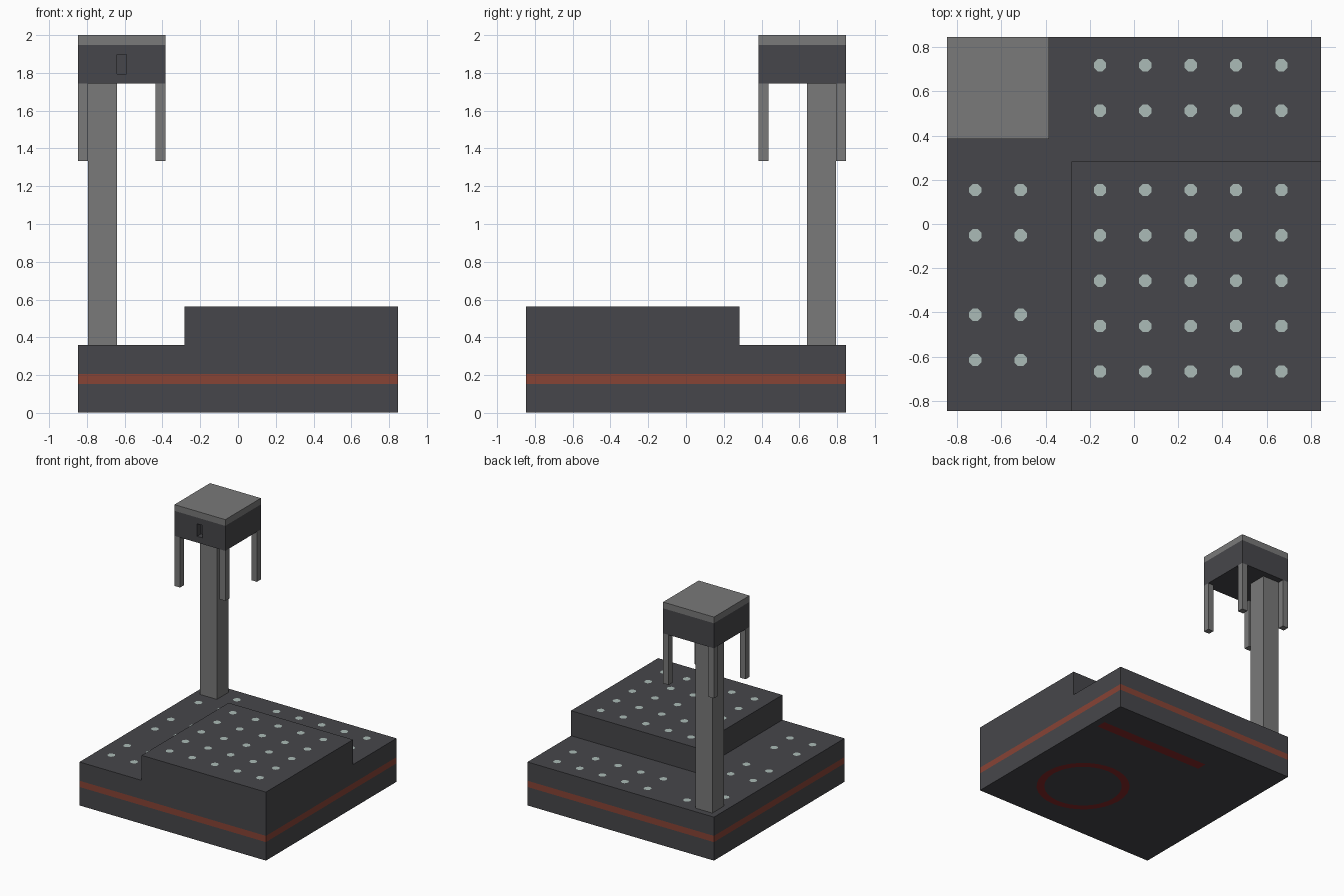
import bpy, bmesh, math
from mathutils import Vector, Matrix

cube = bpy.data.objects.get("Cube")
if cube:
    bpy.data.objects.remove(cube, do_unlink=True)

U = 2 / 39      # one block unit
HALF = 16.5     # half the base width in units


def material(name, r, g, b):
    m = bpy.data.materials.new(name)
    m.use_nodes = True
    m.diffuse_color = (r, g, b, 1)
    bsdf = next(n for n in m.node_tree.nodes if n.type == 'BSDF_PRINCIPLED')
    bsdf.inputs["Base Color"].default_value = (r, g, b, 1)
    return m


charcoal = material("charcoal", 0.062, 0.062, 0.069)
grey = material("mid grey", 0.192, 0.192, 0.192)
rust = material("rust red", 0.245, 0.057, 0.036)
crimson = material("dark crimson", 0.235, 0.02, 0.022)
pale = material("pale grey green", 0.41, 0.50, 0.475)


def finish(name, bm, *mats):
    mesh = bpy.data.meshes.new(name)
    bm.to_mesh(mesh)
    bm.free()
    for m in mats:
        mesh.materials.append(m)
    obj = bpy.data.objects.new(name, mesh)
    bpy.context.collection.objects.link(obj)
    return obj


def add_box(bm, lo, hi):
    """Box between two corners given in units from the back-left base corner."""
    lo, hi = Vector(lo), Vector(hi)
    shift = Vector((HALF, HALF, 0))
    mid = ((lo + hi) / 2 - shift) * U
    bmesh.ops.create_cube(bm, size=1, matrix=Matrix.Translation(mid) @ Matrix.Diagonal(((hi - lo) * U).to_4d()))


def cut(bm, co, no):
    bmesh.ops.bisect_plane(bm, geom=bm.verts[:] + bm.edges[:] + bm.faces[:], plane_co=co, plane_no=no)


def box(name, lo, hi, mat):
    bm = bmesh.new()
    add_box(bm, lo, hi)
    return finish(name, bm, mat)


# Base slab with a coloured band cut into its sides
bm = bmesh.new()
add_box(bm, (0, 0, 0.05), (33, 33, 7))
for z in (3, 4):
    cut(bm, (0, 0, z * U), (0, 0, 1))
for f in bm.faces:
    f.material_index = int(3 * U < f.calc_center_median().z < 4 * U and abs(f.normal.z) < 0.5)
finish("base", bm, charcoal, rust)

# Raised platform, lamp post and lamp cap
box("raised_platform", (11, 0, 7), (33, 22, 11), charcoal)
box("post", (1, 29, 7), (4, 32, 34), grey)
box("head_cap", (0, 24, 38), (9, 33, 39), grey)

# Head with a small slot sunk into the front
bm = bmesh.new()
add_box(bm, (0, 24, 34), (9, 33, 38))
for x in (4, 5):
    cut(bm, ((x - HALF) * U, 0, 0), (1, 0, 0))
for z in (35, 37):
    cut(bm, (0, 0, z * U), (0, 0, 1))
slot_mid = Vector(((4.5 - HALF) * U, (24 - HALF) * U, 36 * U))
slot = [f for f in bm.faces if (f.calc_center_median() - slot_mid).length < 0.01]
bmesh.ops.inset_individual(bm, faces=slot, thickness=0, depth=-U)
finish("head", bm, charcoal)

# Four hanging corner prongs
bm = bmesh.new()
for x in (0, 8):
    for y in (24, 32):
        add_box(bm, (x, y, 26), (x + 1, y + 1, 34))
finish("head_prongs", bm, grey)

# Small round studs laid out in groups on both levels
columns = [13.5 + 4 * i for i in range(5)]
rows = [3.5 + 4 * i for i in range(5)]
side = (2.5, 6.5)
studs = [(x, y, 11) for x in columns for y in rows]
studs += [(x, y, 7) for x in columns for y in (26.5, 30.5)]
studs += [(x, y, 7) for x in side for y in (4.5, 8.5, 15.5, 19.5)]
studs += [(x, y, 7) for x in side for y in (26.5, 30.5) if (x, y) != (2.5, 30.5)]
bm = bmesh.new()
for x, y, z in studs:
    place = Matrix.Translation(((x - HALF) * U, (y - HALF) * U, z * U + 0.002))
    bmesh.ops.create_circle(bm, cap_ends=True, segments=8, radius=0.03,
                            matrix=place @ Matrix.Rotation(math.pi / 8, 4, 'Z'))
bmesh.ops.recalc_face_normals(bm, faces=bm.faces)
for f in bm.faces:
    if f.normal.z < 0:
        f.normal_flip()
finish("studs", bm, pale)

# Underside markings: a ring below the platform and a bar behind it
bm = bmesh.new()
N = 32
loops = []
for radius in (0.30, 0.36):
    angles = [2 * math.pi * i / N for i in range(N)]
    loops.append([bm.verts.new((0.28 + radius * math.cos(a), -0.28 + radius * math.sin(a), 0)) for a in angles])
inner, outer = loops
for i in range(N):
    j = (i + 1) % N
    bm.faces.new((inner[i], inner[j], outer[j], outer[i]))
finish("underside_ring", bm, crimson)

bm = bmesh.new()
bar = [(-0.23, 0.50), (-0.23, 0.585), (0.79, 0.585), (0.79, 0.50)]
bm.faces.new([bm.verts.new((x, y, 0)) for x, y in bar])
finish("underside_bar", bm, crimson)
